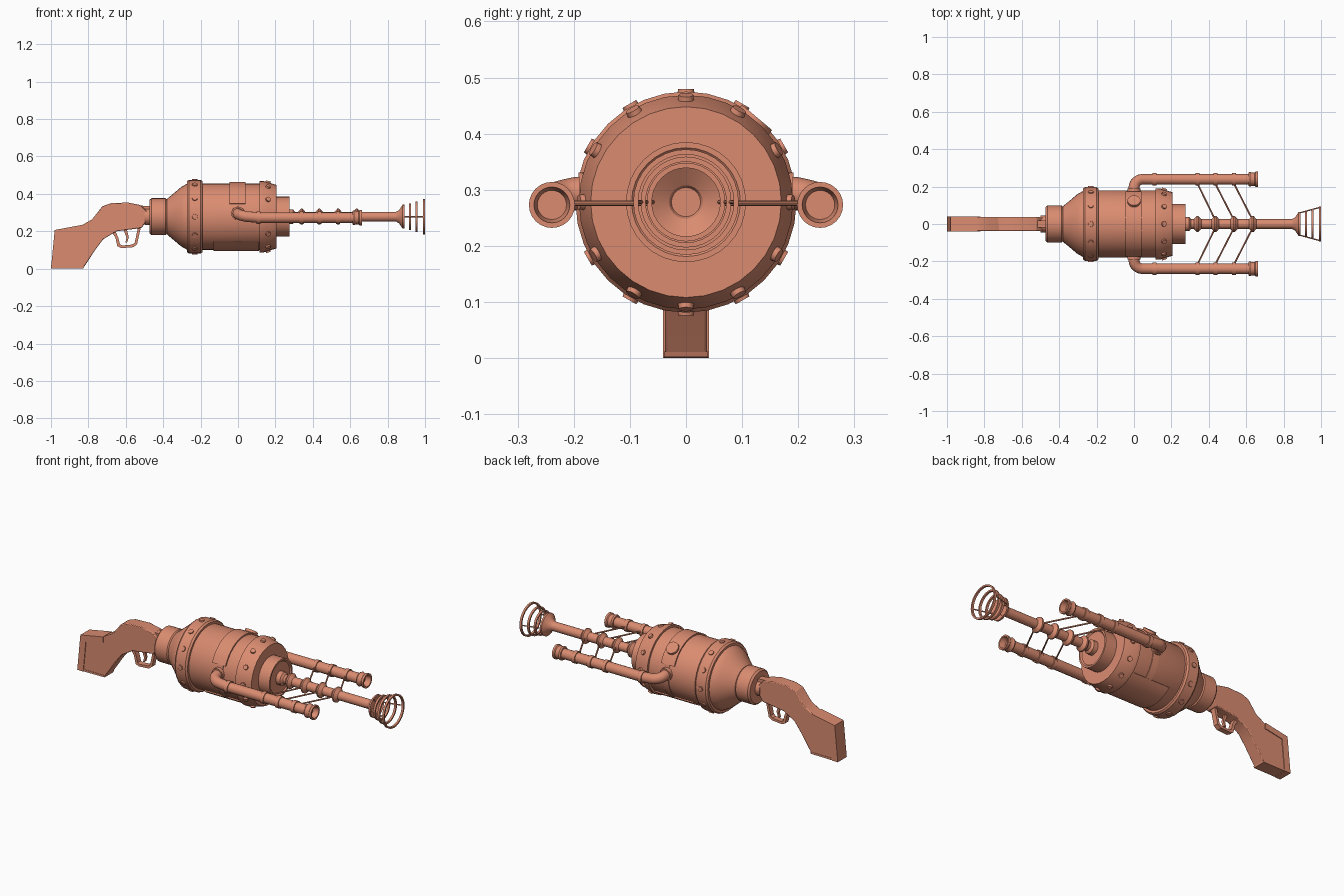
import bpy, bmesh
from math import sin, cos, pi, radians
from mathutils import Vector

cube = bpy.data.objects.get("Cube")
if cube:
    bpy.data.objects.remove(cube)

AXIS = 0.278
copper = bpy.data.materials.new("copper")
copper.use_nodes = True
COLOR = (0.70, 0.26, 0.163, 1)
copper.diffuse_color = COLOR
copper.node_tree.nodes["Principled BSDF"].inputs["Base Color"].default_value = COLOR
parts = []


def finish(name, bm):
    bmesh.ops.remove_doubles(bm, verts=bm.verts, dist=0.00001)
    bmesh.ops.recalc_face_normals(bm, faces=bm.faces)
    mesh = bpy.data.meshes.new(name)
    bm.to_mesh(mesh)
    bm.free()
    mesh.materials.append(copper)
    obj = bpy.data.objects.new(name, mesh)
    bpy.context.collection.objects.link(obj)
    parts.append(obj)
    return obj


def lathe(name, profile, y=0, z=AXIS, seg=32, closed=False):
    """Spin (x, radius) points about a line along x."""
    bm = bmesh.new()
    pts = profile + profile[:1] if closed else profile
    verts = [bm.verts.new((x, y, z + r)) for x, r in pts]
    edges = [bm.edges.new(pair) for pair in zip(verts, verts[1:])]
    bmesh.ops.spin(bm, geom=verts + edges, cent=(0, y, z), axis=(1, 0, 0),
                   angle=2 * pi, steps=seg)
    return finish(name, bm)


def rod(name, start, end, r, r2=None, seg=8):
    a, b = Vector(start), Vector(end)
    bm = bmesh.new()
    bmesh.ops.create_cone(bm, cap_ends=True, segments=seg, radius1=r,
                          radius2=r if r2 is None else r2, depth=(b - a).length)
    turn = (b - a).to_track_quat('Z', 'Y')
    for v in bm.verts:
        v.co = turn @ v.co + (a + b) / 2
    return finish(name, bm)


def slab(name, outline, half, bevel=0.0):
    """Extrude an (x, z) outline across y."""
    bm = bmesh.new()
    face = bm.faces.new([bm.verts.new((x, -half, z)) for x, z in outline])
    out = bmesh.ops.extrude_face_region(bm, geom=[face])
    for v in out["geom"]:
        if isinstance(v, bmesh.types.BMVert):
            v.co.y = half
    obj = finish(name, bm)
    if bevel:
        mod = obj.modifiers.new("soft_edges", 'BEVEL')
        mod.width, mod.segments = bevel, 2
    return obj


def radial(angle, r, x):
    """Point at an angle measured from straight up."""
    return (x, r * sin(angle), AXIS + r * cos(angle))


def curved_plate(name, x0, x1, r, mid, half, depth=0.03):
    """Plate wrapped around the body, angles in degrees from the top."""
    bm = bmesh.new()
    start = radians(mid - half)
    section = [(x0, r - depth), (x0, r), (x1, r), (x1, r - depth)]
    face = bm.faces.new([bm.verts.new(radial(start, rr, x)) for x, rr in section])
    bmesh.ops.spin(bm, geom=[face], cent=(0, 0, AXIS), axis=(-1, 0, 0),
                   angle=radians(2 * half), steps=16)
    return finish(name, bm)


def tube(name, points, r):
    curve = bpy.data.curves.new(name, 'CURVE')
    curve.dimensions = '3D'
    curve.bevel_depth, curve.bevel_resolution = r, 4
    curve.use_fill_caps = True
    line = curve.splines.new('POLY')
    line.points.add(len(points) - 1)
    for p, co in zip(line.points, points):
        p.co = (*co, 1)
    temp = bpy.data.objects.new(name, curve)
    bm = bmesh.new()
    bpy.context.collection.objects.link(temp)
    bpy.context.view_layer.update()
    bm.from_mesh(temp.evaluated_get(bpy.context.evaluated_depsgraph_get()).to_mesh())
    bpy.data.objects.remove(temp)
    return finish(name, bm)


# Main tank with domed rear
lathe("tank", [(-.38, 0), (-.38, .095), (-.34, .128), (-.305, .158), (-.27, .178),
               (.12, .178), (.12, 0)])
lathe("rear_collar", [(-.473, 0), (-.473, .09), (-.463, .099), (-.387, .099),
                      (-.377, .09), (-.377, 0)])
lathe("stock_coupling", [(-.5, 0), (-.5, .045), (-.47, .045), (-.47, 0)])
lathe("rear_band", [(-.272, .17), (-.272, .19), (-.262, .197), (-.2, .197),
                    (-.19, .19), (-.19, .17)])
lathe("front_band", [(.115, .17), (.115, .191), (.135, .191), (.205, .17),
                     (.205, 0)])
lathe("front_collar", [(.2, .107), (.275, .107), (.275, .097), (.268, .09), (.268, 0)])

# Straps, lower hatch and filler cap
curved_plate("upper_strap", -.045, .04, .186, 0, 68)
curved_plate("lower_strap", -.013, .024, .182, 180, 112)
curved_plate("lower_hatch", -.13, .113, .184, 180, 42)
cap_angle = radians(40)
rod("filler_cap", radial(cap_angle, .16, 0), radial(cap_angle, .197, 0), .037, .035, 20)

# Rivets around both bands
for i in range(12):
    a = 2 * pi * i / 12
    rod("rear_rivet", radial(a, .18, -.231), radial(a, .202, -.231), .017, .014, 12)
    rod("front_rivet", radial(a, .165, .155), radial(a, .191, .163), .016, .013, 12)

# Central barrel, hollow bell and collars
lathe("barrel", [(.26, 0), (.26, .026), (.86, .026), (.86, 0)], seg=20)
lathe("barrel_socket", [(.26, .038), (.295, .038), (.305, .026)], seg=20)
lathe("muzzle_bell", [(.845, .026), (.862, .036), (.88, .064), (.89, .064),
                      (.886, .058), (.868, .03), (.855, .024), (.855, 0)], seg=24)
COLLARS = (.34, .435, .535, .635)
for x in COLLARS:
    lathe("barrel_collar", [(x - .02, .026), (x - .004, .043), (x + .004, .043),
                            (x + .02, .026)], seg=20)

# Widening muzzle rings and their two side stays
for x, r in ((.92, .07), (.955, .081), (.994, .094)):
    lathe("muzzle_ring", [(x - .006, r), (x + .006, r), (x + .006, r - .009),
                          (x - .006, r - .009)], closed=True)
for s in (-1, 1):
    rod("ring_stay", (.88, s * .058, AXIS), (.994, s * .089, AXIS), .0035)

# Side pipes, mirrored left and right
PIPE_Y, PIPE_Z = .239, .273
for s in (-1, 1):
    path = [(0, s * .165, .296), (0, s * .195, .294)]
    for k in range(1, 7):
        a = k * pi / 12
        path.append((.045 * (1 - cos(a)), s * (.195 + .044 * sin(a)), .294 - .0025 * k))
    path += [(.11, s * PIPE_Y, PIPE_Z), (.625, s * PIPE_Y, PIPE_Z)]
    tube("side_pipe", path, .029)
    rod("pipe_flange", (0, s * .165, .296), (0, s * .19, .295), .036, seg=20)
    for x in (.11,) + COLLARS[:3]:
        lathe("pipe_band", [(x - .011, .028), (x - .011, .034), (x + .011, .034),
                            (x + .011, .028)], s * PIPE_Y, PIPE_Z, 20)
    lathe("pipe_nozzle", [(.612, .028), (.612, .036), (.62, .04), (.632, .035),
                          (.645, .036), (.65, .041), (.662, .041), (.662, .032),
                          (.63, .026), (.63, 0)], s * PIPE_Y, PIPE_Z, 24)
    # Swept braces between pipe and barrel
    for back, front in zip(COLLARS, COLLARS[1:]):
        rod("brace", (back, s * .215, .276), (front, s * .02, .276), .0045)

# Wooden style stock with butt trim
slab("stock", [(-1, .005), (-.978, .205), (-.836, .232), (-.78, .264), (-.725, .334),
               (-.68, .35), (-.59, .354), (-.52, .34), (-.49, .31), (-.486, .262),
               (-.515, .218), (-.65, .2), (-.72, .158), (-.76, .105), (-.825, .007)],
     .037, .004)
slab("butt_trim", [(-1, 0), (-.98, .207), (-.836, .234), (-.836, .2), (-.945, .18),
                   (-.962, 0)], .041)
slab("butt_base", [(-1, 0), (-.99, .012), (-.822, .012), (-.826, .002)], .039)
slab("stock_tang", [(-.53, .338), (-.47, .334), (-.47, .25), (-.53, .25)], .02)

# Trigger and guard
guard = [(-.675, .195), (-.655, .165), (-.645, .12), (-.625, .11), (-.56, .115),
         (-.54, .13), (-.52, .22)]
inner = [(-.535, .22), (-.552, .14), (-.565, .129), (-.618, .124), (-.631, .13),
         (-.64, .165), (-.655, .2)]
slab("trigger_guard", guard + inner, .015)
slab("trigger", [(-.612, .21), (-.596, .165), (-.603, .138), (-.592, .142),
                 (-.584, .168), (-.594, .21)], .007)

# Smooth round surfaces while keeping hard edges
bpy.ops.object.select_all(action='DESELECT')
for obj in parts:
    obj.select_set(True)
bpy.context.view_layer.objects.active = parts[0]
bpy.ops.object.shade_smooth_by_angle(angle=radians(32))
